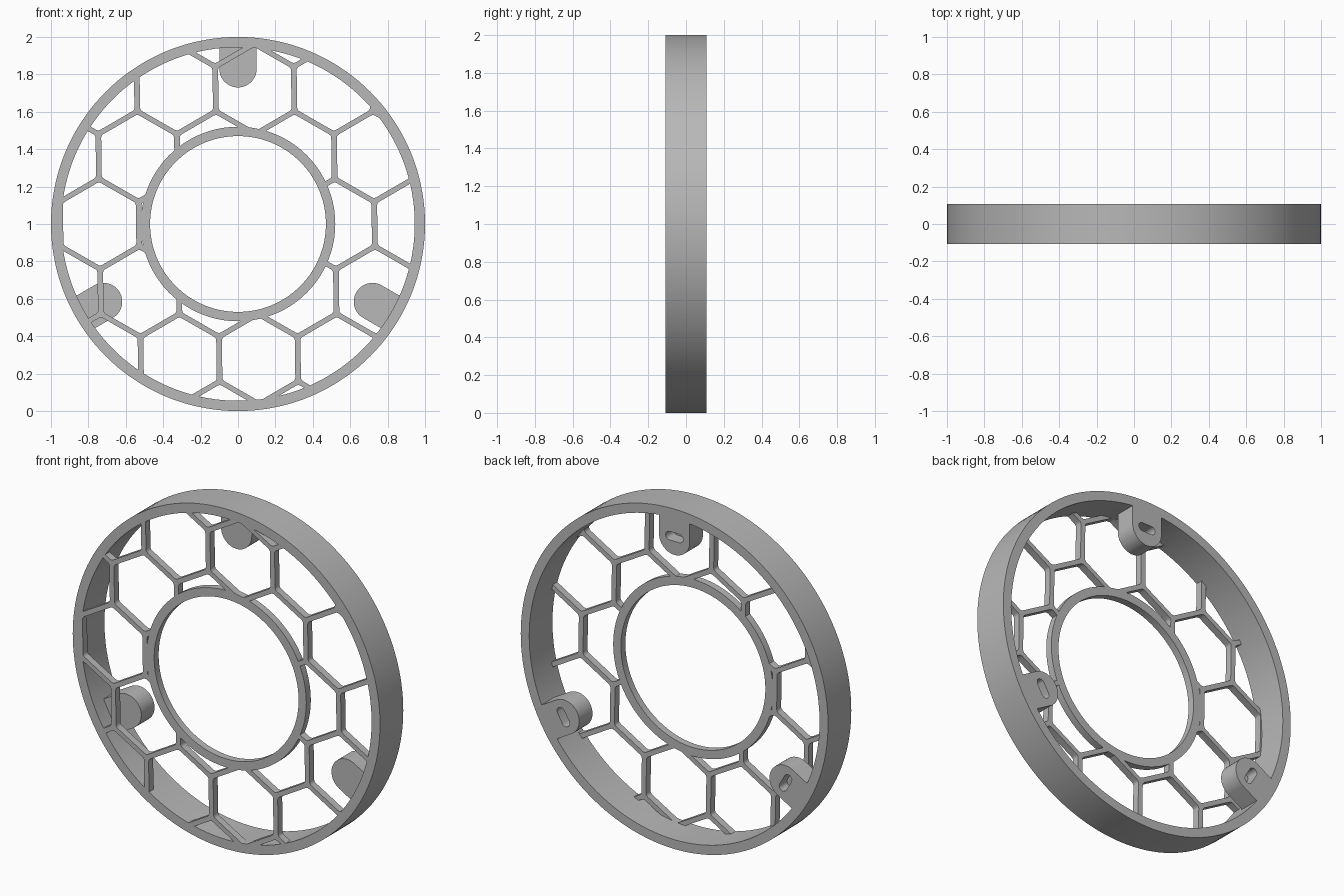
import bpy, bmesh, math

cube = bpy.data.objects.get("Cube")
if cube:
    bpy.data.objects.remove(cube, do_unlink=True)

FRONT, BACK, MID = -0.108, 0.108, 1.0   # depth limits and height of the axis
WEB = 0.042                             # depth of honeycomb and hub
PITCH, ROW, CELL = 0.42, 0.361, 0.225   # honeycomb spacing and opening size

grey = bpy.data.materials.new("satin_grey")
grey.use_nodes = True
grey.diffuse_color = (0.48, 0.48, 0.48, 1)
grey.node_tree.nodes["Principled BSDF"].inputs["Base Color"].default_value = grey.diffuse_color


def finish(bm, name):
    bmesh.ops.recalc_face_normals(bm, faces=bm.faces)
    mesh = bpy.data.meshes.new(name)
    bm.to_mesh(mesh)
    bm.free()
    mesh.materials.append(grey)
    obj = bpy.data.objects.new(name, mesh)
    bpy.context.collection.objects.link(obj)
    return obj


def activate(obj):
    bpy.ops.object.select_all(action='DESELECT')
    obj.select_set(True)
    bpy.context.view_layer.objects.active = obj


def smooth(obj):
    activate(obj)
    bpy.ops.object.shade_smooth_by_angle(angle=math.radians(30))


def ring(name, inner, outer, y0, y1, steps=144):
    """Rectangular section swept around the axis."""
    bm = bmesh.new()
    loops = []
    for i in range(steps):
        a = math.tau * i / steps
        loops.append([bm.verts.new((r * math.cos(a), y, MID + r * math.sin(a)))
                      for r, y in ((inner, y0), (outer, y0), (outer, y1), (inner, y1))])
    for i in range(steps):
        a, b = loops[i], loops[(i + 1) % steps]
        for k in range(4):
            n = (k + 1) % 4
            bm.faces.new((a[k], a[n], b[n], b[k]))
    return finish(bm, name)


def add_prism(bm, outline, y0, y1):
    """Extrude an (x, z) outline in depth; returns the long edges."""
    a = [bm.verts.new((x, y0, z)) for x, z in outline]
    b = [bm.verts.new((x, y1, z)) for x, z in outline]
    bm.faces.new(a)
    bm.faces.new(b[::-1])
    for i in range(len(a)):
        n = (i + 1) % len(a)
        bm.faces.new((a[i], a[n], b[n], b[i]))
    return [bm.edges.get((p, q)) for p, q in zip(a, b)]


def cut(target, cutter):
    cutter.hide_render = True
    mod = target.modifiers.new("cut", 'BOOLEAN')
    mod.operation, mod.solver, mod.object = 'DIFFERENCE', 'EXACT', cutter
    activate(target)
    bpy.ops.object.modifier_apply(modifier=mod.name)
    bpy.data.objects.remove(cutter, do_unlink=True)


def place(points, angle):
    """Turn (tangent, radius) points to a position around the axis."""
    c, s = math.cos(angle), math.sin(angle)
    return [(r * c + t * s, MID + r * s - t * c) for t, r in points]


def arc(cx, cy, radius, start, end, steps=20):
    angles = [math.radians(start + (end - start) * i / steps) for i in range(steps + 1)]
    return [(cx + radius * math.cos(a), cy + radius * math.sin(a)) for a in angles]


# Outer rim and hub
smooth(ring("outer_rim", 0.945, 1.0, FRONT, BACK))
smooth(ring("hub_ring", 0.47, 0.52, FRONT, FRONT + WEB))

# Honeycomb web: thin disc with rounded hexagonal openings
web = ring("honeycomb_web", 0.49, 0.965, FRONT, FRONT + WEB)
bm = bmesh.new()
corners = []
for row in range(-3, 4):
    for col in range(-3, 4):
        z = row * ROW
        x = col * PITCH + (0.1 if row % 2 == 0 else -0.11)
        if not 0.28 < math.hypot(x, z) < 1.16:
            continue
        outline = []
        for k in range(6):
            a = math.radians(60 * k + 30)
            hx, hz = x + CELL * math.cos(a), z + CELL * math.sin(a)
            outline.append((hx - 0.014 * hz, MID + hz))
        corners += add_prism(bm, outline, FRONT - 0.05, FRONT + WEB + 0.05)
bmesh.ops.bevel(bm, geom=corners, offset=0.012, segments=3, profile=0.5, affect='EDGES')
cut(web, finish(bm, "cell_cutter"))
smooth(web)

# Three mounting lugs, each with a blind slot in the back
for name, degrees in (("top", 90), ("right", 210), ("left", 330)):
    angle = math.radians(degrees)
    bm = bmesh.new()
    outline = [(0.1, 0.96)] + arc(0, 0.83, 0.1, 0, -180) + [(-0.1, 0.96)]
    add_prism(bm, place(outline, angle), -0.015, BACK)
    lug = finish(bm, name + "_mounting_lug")
    bm = bmesh.new()
    slot = arc(0.032, 0.835, 0.025, -90, 90, 10) + arc(-0.032, 0.835, 0.025, 90, 270, 10)
    add_prism(bm, place(slot, angle), 0.035, BACK + 0.05)
    cut(lug, finish(bm, "slot_cutter"))
    smooth(lug)
